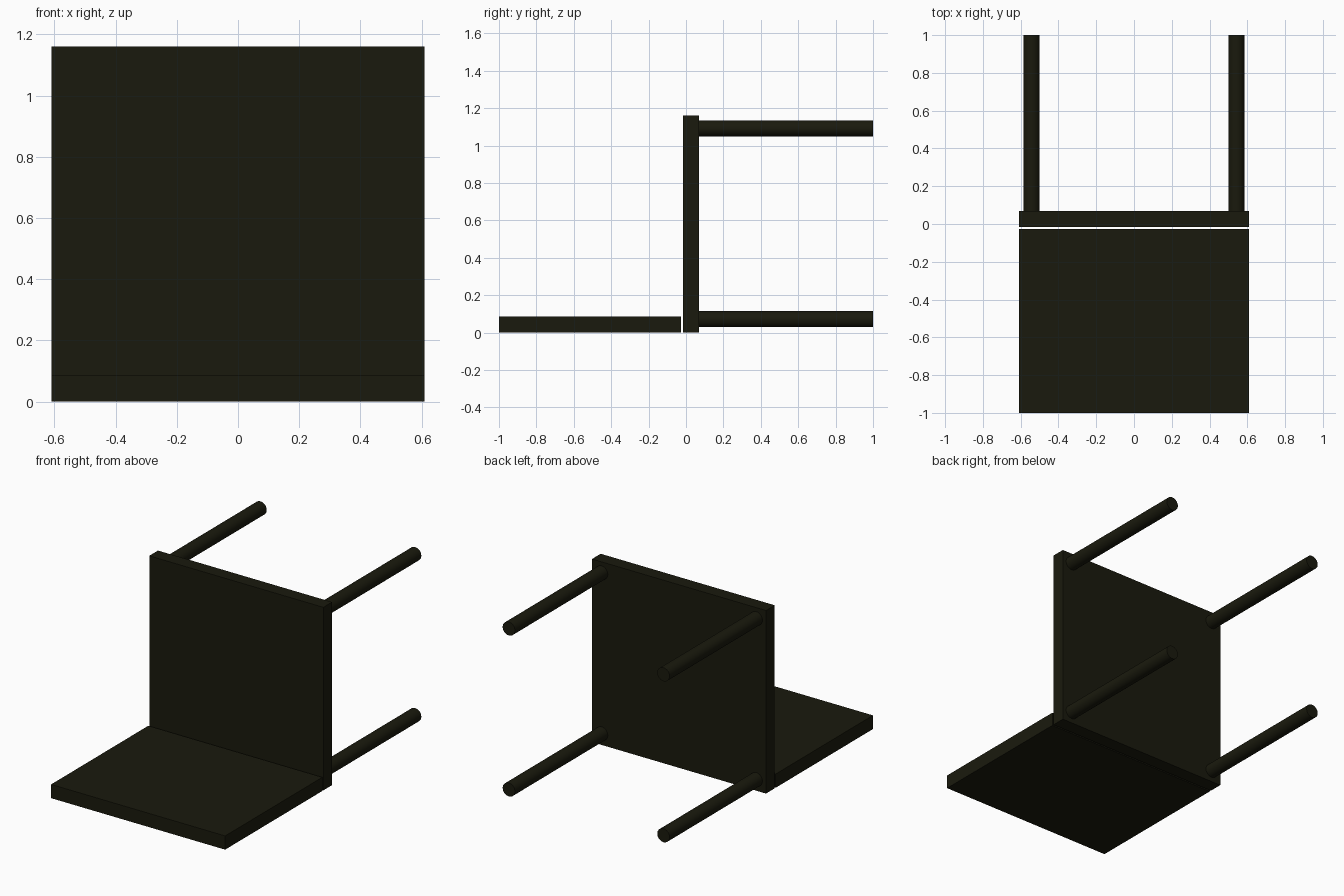
import bpy
from math import pi

if "Cube" in bpy.data.objects:
    bpy.data.objects.remove(bpy.data.objects["Cube"])

dark = bpy.data.materials.new("dark_wood")
dark.diffuse_color = (0.01, 0.01, 0.004, 1)
dark.use_nodes = True
dark.node_tree.nodes["Principled BSDF"].inputs["Base Color"].default_value = dark.diffuse_color


def panel(name, lo, hi):
    """Box spanning two opposite corners."""
    bpy.ops.mesh.primitive_cube_add(size=1, location=[(a + b) / 2 for a, b in zip(lo, hi)])
    ob = bpy.context.object
    ob.name = name
    ob.scale = [b - a for a, b in zip(lo, hi)]
    bpy.ops.object.transform_apply(location=False, rotation=False, scale=True)
    ob.data.materials.append(dark)


def leg(name, x, z, y0=0.07, y1=1.0, radius=0.043):
    """Round leg running along y."""
    bpy.ops.mesh.primitive_cylinder_add(vertices=32, radius=radius, depth=y1 - y0,
                                        location=(x, (y0 + y1) / 2, z),
                                        rotation=(pi / 2, 0, 0))
    ob = bpy.context.object
    ob.name = name
    bpy.ops.object.shade_smooth_by_angle()
    ob.data.materials.append(dark)


# The chair lies on its back: backrest flat on the floor, seat upright
panel("backrest", (-0.61, -1.0, 0.0), (0.61, -0.027, 0.087))
panel("seat", (-0.61, -0.017, 0.0), (0.61, 0.07, 1.16))

# Four legs pointing backwards from the seat corners
for side, x in (("left", -0.542), ("right", 0.542)):
    for end, z in (("back", 0.072), ("front", 1.092)):
        leg(f"{end}_leg_{side}", x, z)
